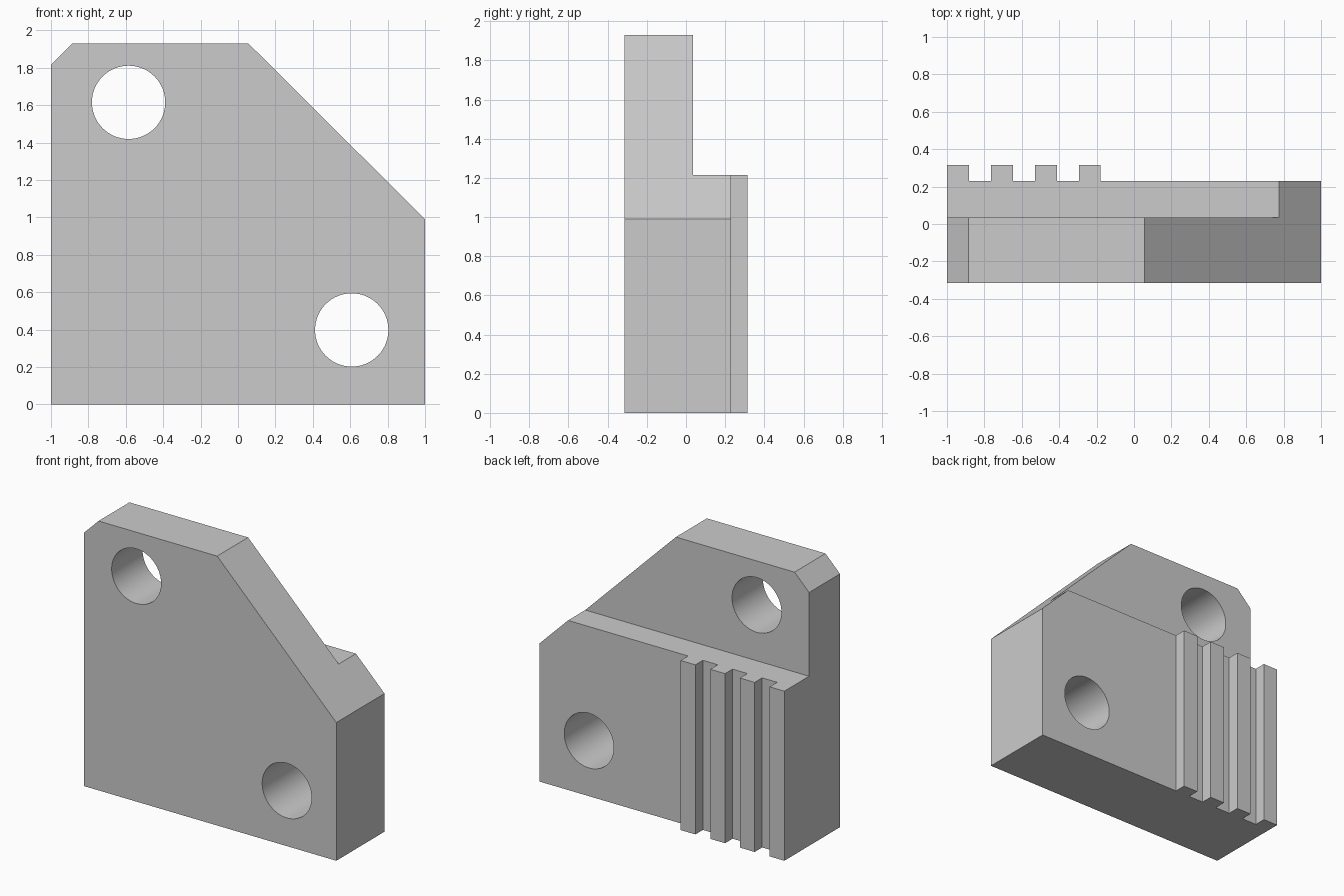
import bpy
import bmesh
from math import radians
from mathutils import Matrix, Vector

cube = bpy.data.objects.get("Cube")
if cube:
    bpy.data.objects.remove(cube, do_unlink=True)

FRONT, STEP_Y, BACK, RIB_Y = -0.315, 0.035, 0.23, 0.315
TOP, STEP_Z = 1.93, 1.215
RIB_WIDTH, RIB_PITCH = 0.117, 0.235

grey = bpy.data.materials.new("plain grey")
grey.use_nodes = True
colour = (0.6, 0.6, 0.6, 1)
grey.diffuse_color = colour
grey.node_tree.nodes["Principled BSDF"].inputs["Base Color"].default_value = colour


def finish(name, bm):
    bmesh.ops.recalc_face_normals(bm, faces=bm.faces)
    mesh = bpy.data.meshes.new(name)
    bm.to_mesh(mesh)
    bm.free()
    mesh.materials.append(grey)
    obj = bpy.data.objects.new(name, mesh)
    bpy.context.collection.objects.link(obj)
    return obj


def prism(name, points, direction):
    """Extrude a closed outline along a direction."""
    bm = bmesh.new()
    face = bm.faces.new([bm.verts.new(p) for p in points])
    made = bmesh.ops.extrude_face_region(bm, geom=[face], use_keep_orig=True)
    verts = [v for v in made["geom"] if isinstance(v, bmesh.types.BMVert)]
    bmesh.ops.translate(bm, verts=verts, vec=Vector(direction))
    return finish(name, bm)


def hole_cutter(name, x, z, radius):
    bm = bmesh.new()
    turn = Matrix.Translation((x, 0, z)) @ Matrix.Rotation(radians(90), 4, "X")
    bmesh.ops.create_cone(bm, cap_ends=True, segments=64, radius1=radius,
                          radius2=radius, depth=2, matrix=turn)
    return finish(name, bm)


def carve(target, cutter, operation="DIFFERENCE"):
    """Apply a boolean and discard its cutter."""
    cutter.hide_render = True
    mod = target.modifiers.new(cutter.name, "BOOLEAN")
    mod.operation, mod.object, mod.solver = operation, cutter, "EXACT"
    bpy.context.view_layer.objects.active = target
    bpy.ops.object.modifier_apply(modifier=mod.name)
    bpy.data.objects.remove(cutter, do_unlink=True)


# Jaw block with four vertical ribs on the back, as one comb-shaped outline
plan = [(1, BACK), (1, FRONT), (-1, FRONT)]
for i in range(4):
    left = -1 + i * RIB_PITCH
    right = left + RIB_WIDTH
    if i:
        plan.append((left, BACK))
    plan += [(left, RIB_Y), (right, RIB_Y), (right, BACK)]
block = prism("ribbed_jaw_block", [(x, y, 0) for x, y in plan], (0, 0, TOP))

# Large sloped corner and small chamfered corner
outline = [(-1.1, -0.1), (1.2, -0.1), (1.2, 0.791), (-0.045, 2.03),
           (-0.785, 2.03), (-1.1, 1.715)]
carve(block, prism("corner_cutter", [(x, -1, z) for x, z in outline], (0, 2, 0)),
      "INTERSECT")

# Step that thins the upper half from behind
step = [(-2, STEP_Y), (2, STEP_Y), (2, 1), (-2, 1)]
carve(block, prism("step_cutter", [(x, y, STEP_Z) for x, y in step], (0, 0, 2)))

# Two bolt holes
for x, z in ((-0.585, 1.615), (0.608, 0.398)):
    carve(block, hole_cutter("hole_cutter", x, z, 0.196))

# Smooth hole walls, crisp edges
bpy.ops.object.select_all(action="DESELECT")
block.select_set(True)
bpy.context.view_layer.objects.active = block
bpy.ops.object.shade_smooth_by_angle(angle=radians(30))
